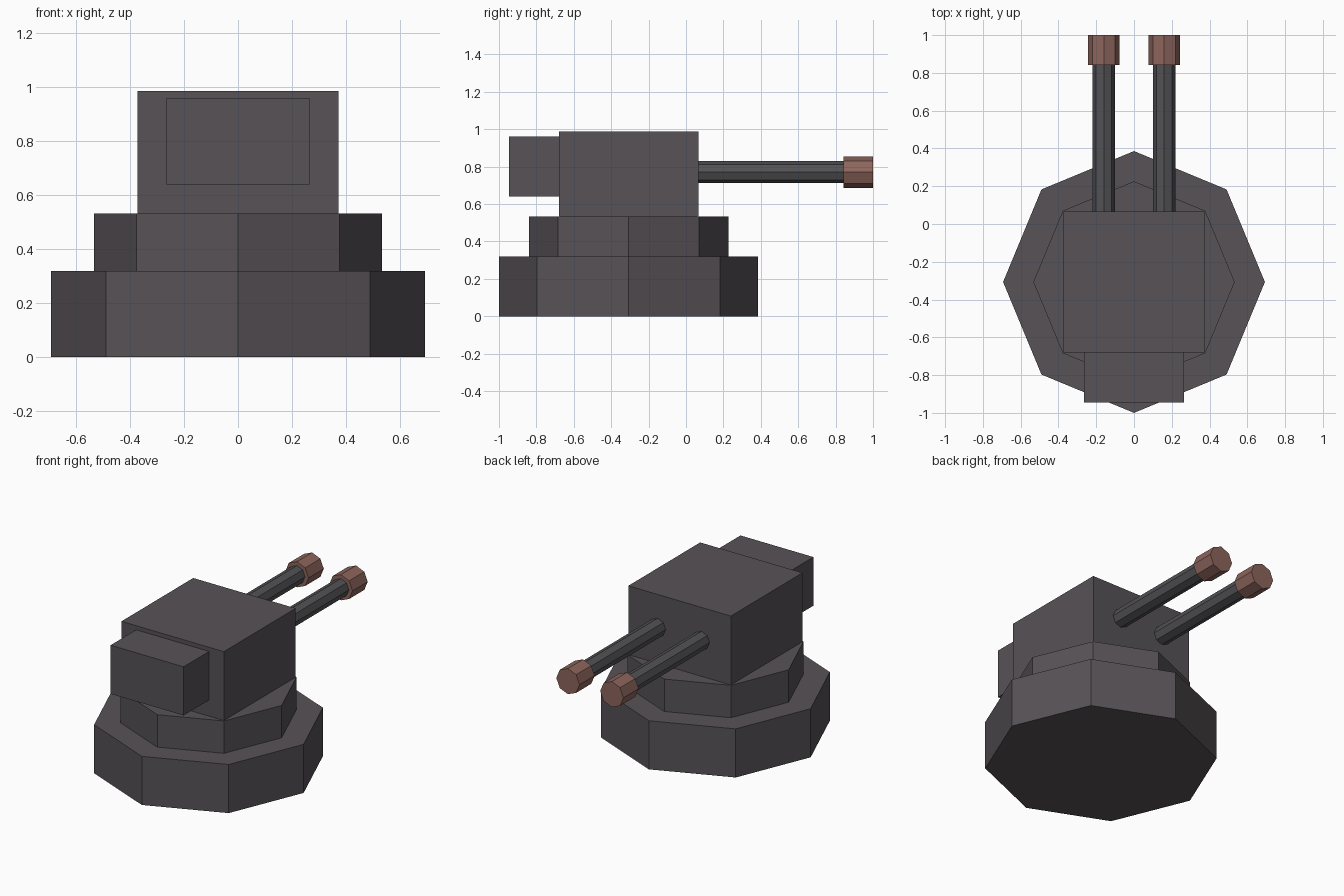
import bpy
from math import pi, radians
from mathutils import Matrix

if "Cube" in bpy.data.objects:
    bpy.data.objects.remove(bpy.data.objects["Cube"])


def lin(c):
    c /= 255
    return c / 12.92 if c <= 0.04045 else ((c + 0.055) / 1.055) ** 2.4


def material(name, rgb):
    m = bpy.data.materials.new(name)
    m.diffuse_color = (*[lin(c) for c in rgb], 1)
    m.use_nodes = True
    m.node_tree.nodes["Principled BSDF"].inputs["Base Color"].default_value = m.diffuse_color
    return m


BODY = material("warm dark grey", (87, 82, 86))
BARREL = material("gunmetal grey", (82, 82, 85))
MUZZLE = material("rusty brown", (141, 101, 92))

CY = -0.307  # turret axis


def finish(name, mat):
    ob = bpy.context.object
    ob.name = name
    ob.data.materials.append(mat)
    return ob


def box(name, x, y, z, mat):
    bpy.ops.mesh.primitive_cube_add(size=1)
    ob = finish(name, mat)
    size = [b - a for a, b in (x, y, z)]
    mid = [(a + b) / 2 for a, b in (x, y, z)]
    ob.data.transform(Matrix.Translation(mid) @ Matrix.Diagonal((*size, 1)))


def octagon(name, r, loc, depth, mat, along_y=False):
    bpy.ops.mesh.primitive_cylinder_add(vertices=8, radius=r, depth=depth)
    ob = finish(name, mat)
    rot = Matrix.Rotation(radians(90), 4, 'X') if along_y else Matrix()
    ob.data.transform(Matrix.Translation(loc) @ rot)


# stepped octagonal pedestal
octagon("base", 0.693, (0, CY, 0.16), 0.32, BODY)
octagon("turntable", 0.533, (0, CY, 0.4267), 0.2133, BODY)

# gun housing and rear ammunition box
box("housing", (-0.373, 0.373), (-0.68, 0.067), (0.533, 0.987), BODY)
box("rear_box", (-0.266, 0.266), (-0.946, -0.68), (0.64, 0.96), BODY)

# twin barrels with muzzles
for side, x in (("left", -0.16), ("right", 0.16)):
    octagon(side + "_barrel", 0.0587, (x, 0.4535, 0.771), 0.777, BARREL, True)
    octagon(side + "_muzzle", 0.0845, (x, 0.921, 0.771), 0.158, MUZZLE, True)
